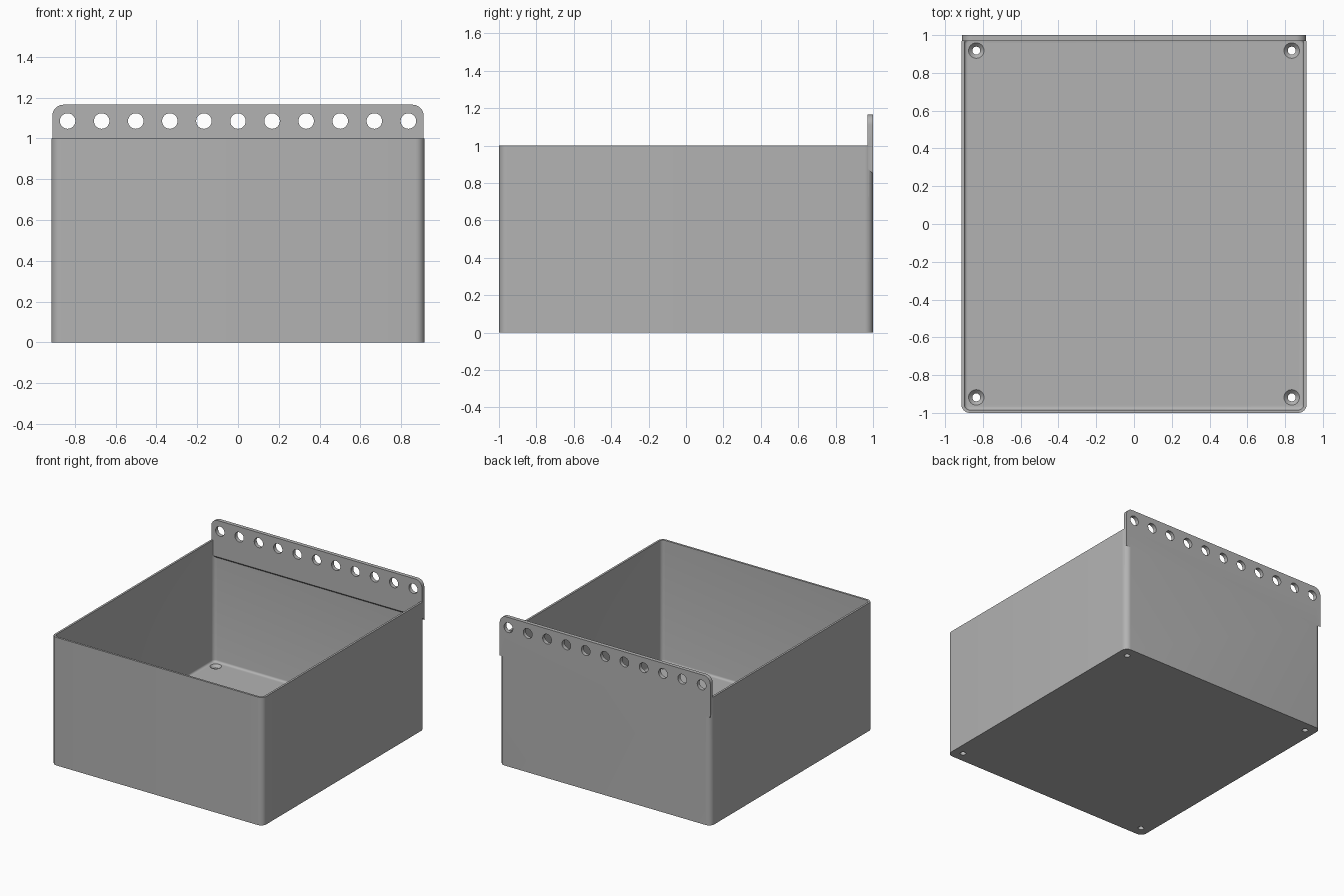
import bpy, bmesh, math

cube = bpy.data.objects.get("Cube")
if cube:
    bpy.data.objects.remove(cube, do_unlink=True)

grey = bpy.data.materials.new("plain grey")
grey.use_nodes = True
COLOUR = (0.45, 0.45, 0.45, 1)
grey.diffuse_color = COLOUR
grey.node_tree.nodes["Principled BSDF"].inputs["Base Color"].default_value = COLOUR

HX, HY, HEIGHT = 0.914, 1.0, 1.0
WALL, FLOOR, RADIUS = 0.016, 0.05, 0.045


def make_object(name, bm):
    bmesh.ops.recalc_face_normals(bm, faces=bm.faces)
    mesh = bpy.data.meshes.new(name)
    bm.to_mesh(mesh)
    bm.free()
    mesh.materials.append(grey)
    obj = bpy.data.objects.new(name, mesh)
    bpy.context.collection.objects.link(obj)
    return obj


def rounded_outline(hx, hy, radius, steps=8):
    pts = []
    for i, (sx, sy) in enumerate([(1, 1), (-1, 1), (-1, -1), (1, -1)]):
        for k in range(steps + 1):
            a = (i + k / steps) * math.pi / 2
            pts.append((sx * (hx - radius) + radius * math.cos(a),
                        sy * (hy - radius) + radius * math.sin(a)))
    return pts


def loft(bm, rings):
    loops = [[bm.verts.new(p) for p in ring] for ring in rings]
    n = len(loops[0])
    for a, b in zip(loops, loops[1:]):
        for i in range(n):
            j = (i + 1) % n
            bm.faces.new((a[i], a[j], b[j], b[i]))
    bm.faces.new(loops[0])
    bm.faces.new(loops[-1])


def turned(bm, place, profile, sides=32):
    """Loft a stack of circles; place maps (u, v, depth) to a point."""
    loft(bm, [[place(r * math.cos(2 * math.pi * i / sides),
                     r * math.sin(2 * math.pi * i / sides), d)
               for i in range(sides)] for r, d in profile])


def apply_boolean(obj, other, operation):
    mod = obj.modifiers.new("boolean", "BOOLEAN")
    mod.object, mod.operation, mod.solver = other, operation, "EXACT"
    bpy.context.view_layer.objects.active = obj
    bpy.ops.object.modifier_apply(modifier=mod.name)
    bpy.data.objects.remove(other, do_unlink=True)


# Open box: outer shell, inner shell and a small fillet around the floor
sections = [(0, 0), (0, HEIGHT), (WALL, HEIGHT)]
FILLET = 0.016
for k in range(5):
    a = k / 4 * math.pi / 2
    sections.append((WALL + FILLET * (1 - math.cos(a)),
                     FLOOR + FILLET * (1 - math.sin(a))))
bm = bmesh.new()
loft(bm, [[(x, y, z) for x, y in rounded_outline(HX - d, HY - d, RADIUS - d)]
          for d, z in sections])
box = make_object("open_box", bm)

# Countersunk screw holes in the floor corners
bm = bmesh.new()
for sx in (-1, 1):
    for sy in (-1, 1):
        turned(bm, lambda u, v, d: (sx * 0.835 + u, sy * 0.918 + v, d),
               [(0.021, -0.05), (0.021, FLOOR - 0.02),
                (0.041, FLOOR), (0.041, FLOOR + 0.05)])
apply_boolean(box, make_object("screw_hole_cutter", bm), "DIFFERENCE")

# Hanging strip with a sloped lower edge and rounded upper corners
PX, PY, TOP = 0.91, 0.97, 1.165
side_profile = [(PY, 0.88), (HY, 0.85), (HY, TOP), (PY, TOP)]
bm = bmesh.new()
loft(bm, [[(x, y, z) for y, z in side_profile] for x in (-PX, PX)])
corners = [e for e in bm.edges
           if all(v.co.z > TOP - 0.01 for v in e.verts)
           and abs(e.verts[0].co.x - e.verts[1].co.x) < 0.01]
bmesh.ops.bevel(bm, geom=corners, offset=0.055, segments=10,
                affect="EDGES", profile=0.5)
strip = make_object("hanging_strip", bm)

# Row of round holes along the strip
bm = bmesh.new()
for i in range(-5, 6):
    turned(bm, lambda u, v, d: (i * 0.167 + u, d, 1.085 + v),
           [(0.038, 0.9), (0.038, 1.1)])
apply_boolean(strip, make_object("strip_hole_cutter", bm), "DIFFERENCE")

# Join the strip to the box and smooth the rounded areas
apply_boolean(box, strip, "UNION")
box.name = "box_with_hanging_strip"
bpy.ops.object.select_all(action="DESELECT")
box.select_set(True)
bpy.context.view_layer.objects.active = box
bpy.ops.object.shade_smooth_by_angle(angle=math.radians(30))
